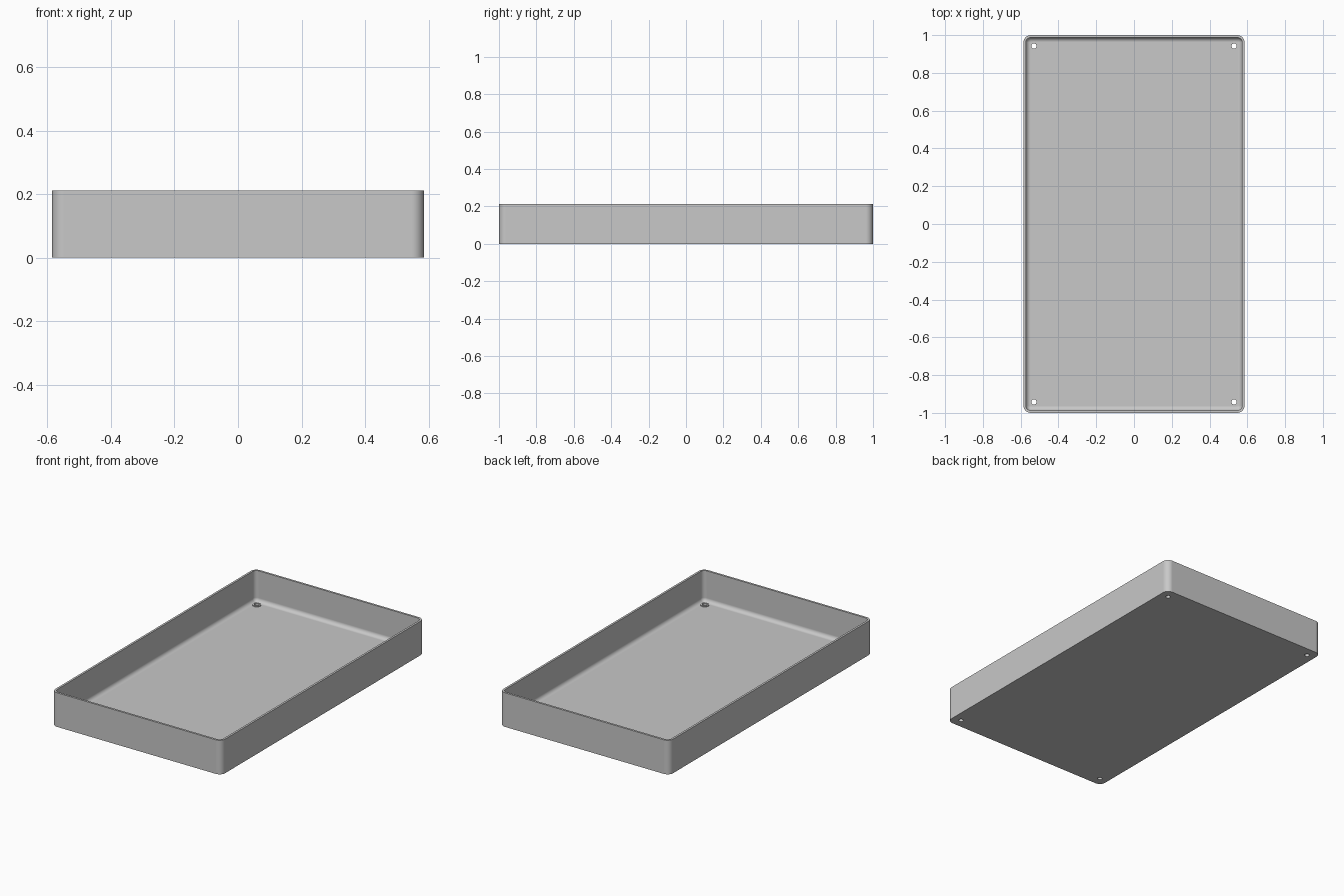
import bpy, bmesh
from math import sin, cos, pi

cube = bpy.data.objects.get("Cube")
if cube:
    bpy.data.objects.remove(cube)

HALF_X, HALF_Y, HEIGHT = 0.585, 1.0, 0.212
WALL, FLOOR, CORNER, FILLET = 0.013, 0.02, 0.038, 0.024
HOLE_X, HOLE_Y, HOLE_R, RING_R = 0.53, 0.942, 0.014, 0.024

grey = bpy.data.materials.new("plain grey")
grey.use_nodes = True
colour = (0.58, 0.58, 0.58, 1)
grey.diffuse_color = colour
grey.node_tree.nodes["Principled BSDF"].inputs["Base Color"].default_value = colour


def rounded_rect(inset, z, steps=8):
    """Rounded rectangle outline, shrunk by inset from the outer wall."""
    r = CORNER - inset
    pts = []
    for q, (sx, sy) in enumerate([(1, 1), (-1, 1), (-1, -1), (1, -1)]):
        for i in range(steps + 1):
            a = (q + i / steps) * pi / 2
            pts.append((sx * (HALF_X - CORNER) + r * cos(a),
                        sy * (HALF_Y - CORNER) + r * sin(a), z))
    return pts


def circle(x, y, r, z, n=32):
    return [(x + r * cos(2 * pi * i / n), y + r * sin(2 * pi * i / n), z) for i in range(n)]


def loft(name, rings, closed=False):
    """Skin a stack of rings; cap the ends, or join last to first."""
    bm = bmesh.new()
    loops = [[bm.verts.new(p) for p in ring] for ring in rings]
    pairs = list(zip(loops, loops[1:]))
    if closed:
        pairs.append((loops[-1], loops[0]))
    else:
        bm.faces.new(loops[0])
        bm.faces.new(loops[-1])
    for a, b in pairs:
        for i in range(len(a)):
            j = (i + 1) % len(a)
            bm.faces.new((a[i], a[j], b[j], b[i]))
    bmesh.ops.recalc_face_normals(bm, faces=bm.faces)
    mesh = bpy.data.meshes.new(name)
    bm.to_mesh(mesh)
    bm.free()
    mesh.materials.append(grey)
    ob = bpy.data.objects.new(name, mesh)
    bpy.context.collection.objects.link(ob)
    return ob


def activate(ob):
    bpy.ops.object.select_all(action='DESELECT')
    ob.select_set(True)
    bpy.context.view_layer.objects.active = ob


# Tray shell: outer wall, rim, inner wall, rounded cove, floor
rings = [rounded_rect(0, 0), rounded_rect(0, HEIGHT), rounded_rect(WALL, HEIGHT)]
for i in range(9):
    a = i / 8 * pi / 2
    rings.append(rounded_rect(WALL + FILLET * (1 - cos(a)), FLOOR + FILLET * (1 - sin(a))))
tray = loft("tray", rings)

# Screw holes and the low rings around them, one in each corner
for sx, side in ((1, "left"), (-1, "right")):
    for sy, end in ((1, "back"), (-1, "front")):
        x, y = sx * HOLE_X, sy * HOLE_Y
        cutter = loft("hole_cutter", [circle(x, y, HOLE_R, -0.05), circle(x, y, HOLE_R, 0.1)])
        cutter.hide_render = True
        cut = tray.modifiers.new("screw_hole", 'BOOLEAN')
        cut.operation, cut.solver, cut.object = 'DIFFERENCE', 'EXACT', cutter
        activate(tray)
        bpy.ops.object.modifier_apply(modifier=cut.name)
        bpy.data.objects.remove(cutter)

        top = FLOOR + 0.006
        ring = loft(f"screw_ring_{end}_{side}",
                    [circle(x, y, RING_R, FLOOR), circle(x, y, RING_R, top),
                     circle(x, y, HOLE_R, top), circle(x, y, HOLE_R, FLOOR)], closed=True)
        activate(ring)
        bpy.ops.object.shade_smooth_by_angle()

# Smooth the rounded corners while the large faces stay flat
activate(tray)
bpy.ops.object.shade_smooth_by_angle()
weighted = tray.modifiers.new("flat_panels", 'WEIGHTED_NORMAL')
weighted.keep_sharp = True
